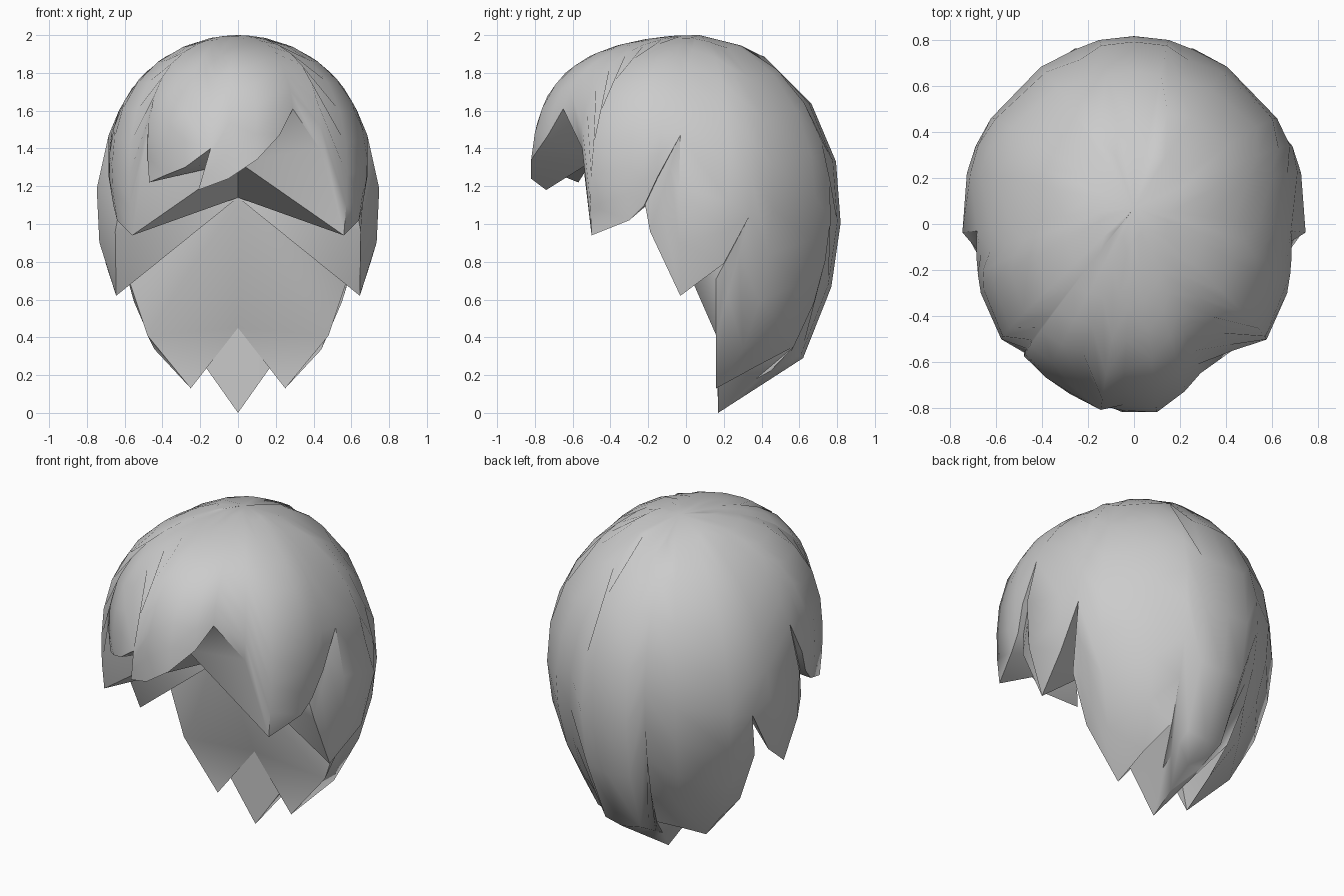
import bpy, bmesh
from mathutils import Vector

if "Cube" in bpy.data.objects:
    bpy.data.objects.remove(bpy.data.objects["Cube"])

CENTRE = Vector((0, 0.03, 1.1))
CROWN = Vector((0, 0.07, 2.0))


def shell_radius(d):
    """Distance from the centre to the egg-shaped outer shell along d."""
    b = 0.79 if d.y > 0 else 0.85
    c = 0.9 if d.z > 0 else 1.2
    flat = ((d.x / 0.755) ** 2 + (d.y / b) ** 2) ** 0.5
    p = 2 + 1.2 * max(0, -d.y) if d.z > 0 else 2
    return (flat ** p + abs(d.z / c) ** p) ** (-1 / p)


def arc(a, b, n):
    """Points along the shell from a to b, both ends kept exact."""
    a, b = Vector(a) - CENTRE, Vector(b) - CENTRE
    da, db = a.normalized(), b.normalized()
    ra, rb = a.length / shell_radius(da), b.length / shell_radius(db)
    pts = []
    for i in range(n + 1):
        t = i / n
        d = da.slerp(db, t)
        s = 1 + (ra - 1) * (1 - t) ** 4 + (rb - 1) * t ** 4
        pts.append(CENTRE + d * shell_radius(d) * s)
    return pts


def column(hem, via, curved):
    """Strand from crown to hem, optionally folded at a notch on the way."""
    if not via:
        return arc(CROWN, hem, 9)
    if curved:
        return arc(CROWN, via, 6) + arc(via, hem, 3)[1:]
    return arc(CROWN, via, 6) + [Vector(via).lerp(Vector(hem), t / 3) for t in (1, 2, 3)]


# points the underside folds in to: forehead, inner, nape, nape notch
F, A, P, N = (0, -0.5, 1.33), (0, -0.16, 1.14), (0, 0.16, 0.45), (0.205, 0.17, 0.29)

# uneven fringe, left to right; each entry: hem, fold notch, curved, underside point
FN = (-0.145, -0.81, 1.40)
fringe = [(-0.48, -0.56, 1.45), (-0.47, -0.57, 1.22), (-0.38, -0.67, 1.26),
          (-0.28, -0.74, 1.30), FN, (-0.21, -0.74, 1.18), (-0.05, -0.82, 1.24),
          (0.10, -0.82, 1.34), (0.22, -0.73, 1.47), (0.29, -0.65, 1.61),
          (0.43, -0.55, 1.40)]
loop = [(p, FN if i in (4, 5) else None, False, F) for i, p in enumerate(fringe)]

# side and back locks of one side, front to back
N1, N2 = (0.685, -0.03, 1.47), (0.69, 0.34, 1.05)
side = [((0.56, -0.50, 0.94), None, 0, A), ((0.64, -0.30, 1.02), None, 0, A),
        ((0.66, -0.22, 1.10), None, 0, A), ((0.685, -0.15, 1.25), None, 0, A),
        (N1, N1, 0, A), ((0.62, -0.22, 1.12), N1, 0, A),
        ((0.65, -0.19, 0.96), N1, 0, A), ((0.645, -0.03, 0.62), N1, 1, A),
        ((0.70, 0.20, 0.79), None, 0, A), (N2, N2, 0, A),
        ((0.58, 0.16, 0.71), N2, 0, A), ((0.48, 0.16, 0.41), N2, 0, P),
        ((0.25, 0.16, 0.13), None, 0, N), ((0.235, 0.37, 0.245), None, 0, N),
        ((0.20, 0.57, 0.35), None, 0, N), ((0.10, 0.37, 0.18), (0.12, 0.61, 0.31), 0, N),
        ((0, 0.17, 0.0), (0, 0.62, 0.29), 0, P)]


def flip(p):
    return p and (-p[0], p[1], p[2])


# mirrored side: the underside point belongs to the edge after each strand
loop += side
mirror = side[::-1]
for k, (h, v, c, _) in enumerate(mirror):
    hub = flip(mirror[k + 1][3]) if k + 1 < len(mirror) else F
    loop.append((flip(h), flip(v), c, hub))

# outer shell strips plus the folded underside
bm = bmesh.new()
cols = [[bm.verts.new(p) for p in column(h, v, c)] for h, v, c, _ in loop]
hubs = {}
for *_, hub in loop:
    if hub not in hubs:
        hubs[hub] = bm.verts.new(hub)
for k, a in enumerate(cols):
    b = cols[(k + 1) % len(cols)]
    for i in range(9):
        bm.faces.new((a[i], a[i + 1], b[i + 1], b[i]))
    hub, before = hubs[loop[k][3]], hubs[loop[k - 1][3]]
    bm.faces.new((a[9], hub, b[9]))
    if hub is not before:
        bm.faces.new((a[9], before, hub))
bmesh.ops.remove_doubles(bm, verts=bm.verts, dist=0.002)
bmesh.ops.dissolve_degenerate(bm, edges=bm.edges, dist=0.001)
bmesh.ops.recalc_face_normals(bm, faces=bm.faces)

mesh = bpy.data.meshes.new("hair")
bm.to_mesh(mesh)
bm.free()
hair = bpy.data.objects.new("hair", mesh)
bpy.context.collection.objects.link(hair)
bpy.context.view_layer.objects.active = hair
hair.select_set(True)
bpy.ops.object.shade_smooth_by_angle(angle=0.8)
